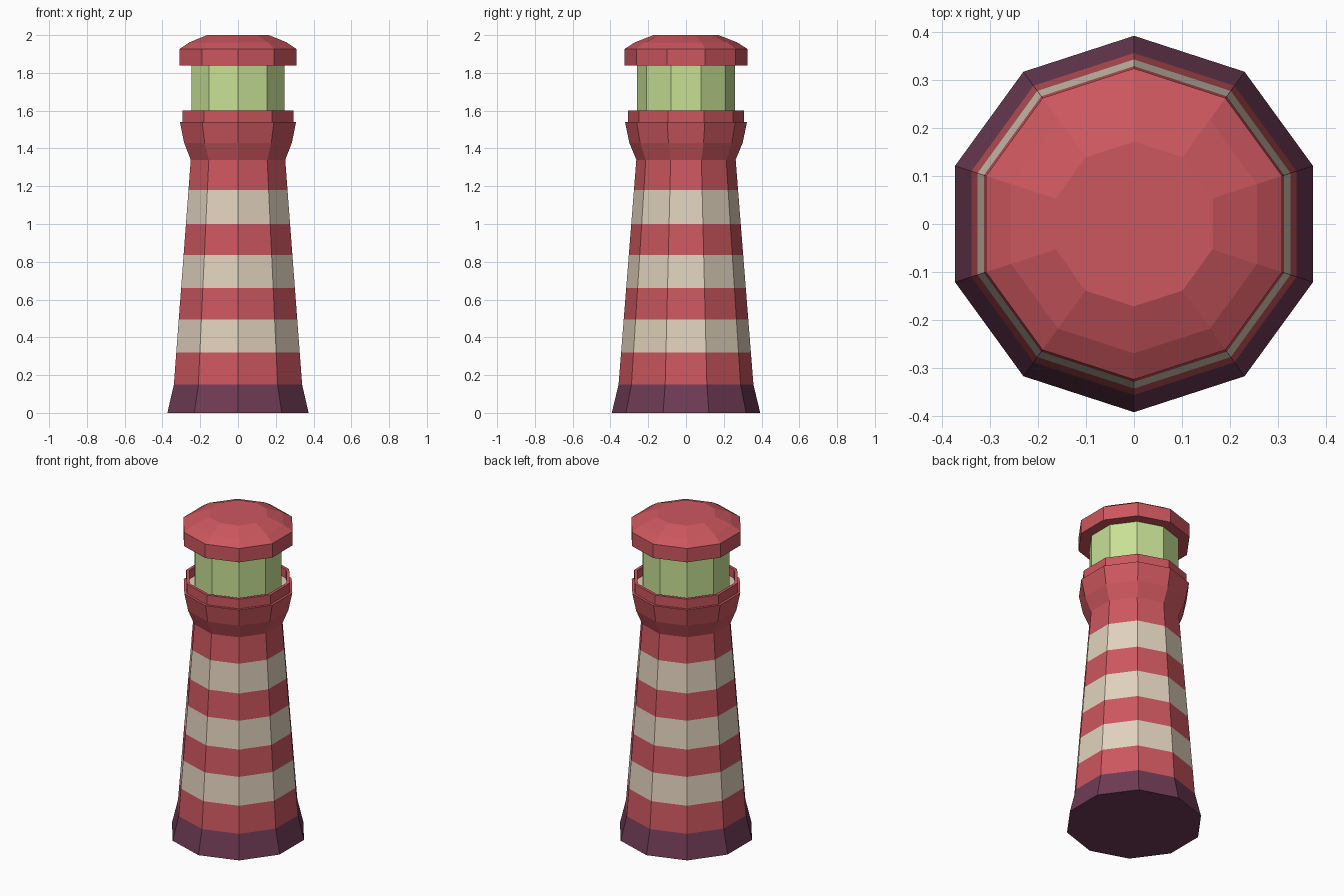
import bpy, bmesh, math

if "Cube" in bpy.data.objects:
    bpy.data.objects.remove(bpy.data.objects["Cube"])

SIDES = 10


def material(name, rgb):
    m = bpy.data.materials.new(name)
    lin = [c / 12.92 if c <= 0.04045 else ((c + 0.055) / 1.055) ** 2.4 for c in rgb]
    m.diffuse_color = (*lin, 1)
    m.use_nodes = True
    m.node_tree.nodes["Principled BSDF"].inputs["Base Color"].default_value = m.diffuse_color
    return m


red = material("coral red", (0.80, 0.34, 0.37))
cream = material("cream", (0.88, 0.82, 0.74))
purple = material("dark plum", (0.43, 0.23, 0.33))
green = material("pale green glass", (0.78, 0.88, 0.58))


def lathe(name, profile, mats, pick=lambda i: 0, closed=False):
    """Spin a (radius, z) profile around z; pick(i) gives the material of band i."""
    bm = bmesh.new()
    rings = []
    for r, z in profile:
        angles = [math.pi / 2 + 2 * math.pi * k / SIDES for k in range(SIDES)]
        rings.append([bm.verts.new((r * math.cos(a), r * math.sin(a), z)) for a in angles])
    n = len(rings)
    for i in range(n if closed else n - 1):
        lo, hi = rings[i], rings[(i + 1) % n]
        for k in range(SIDES):
            j = (k + 1) % SIDES
            bm.faces.new((lo[k], lo[j], hi[j], hi[k])).material_index = pick(i)
    if not closed:
        bm.faces.new(rings[0][::-1]).material_index = pick(0)
        bm.faces.new(rings[-1]).material_index = pick(n - 2)
    bmesh.ops.recalc_face_normals(bm, faces=bm.faces)
    me = bpy.data.meshes.new(name)
    bm.to_mesh(me)
    bm.free()
    for m in mats:
        me.materials.append(m)
    ob = bpy.data.objects.new(name, me)
    bpy.context.collection.objects.link(ob)
    return ob


# Flared foot
lathe("base", [(0.393, 0), (0.357, 0.15)], [purple])

# Tapered tower with alternating stripes
levels = [0.15, 0.32, 0.495, 0.66, 0.835, 1.0, 1.18, 1.34]
taper = lambda z: 0.357 + (0.263 - 0.357) * (z - 0.15) / 1.19
lathe("striped_tower", [(taper(z), z) for z in levels], [red, cream], lambda i: i % 2)

# Gallery: flared support, floor and railing
lathe("gallery_support", [(0.263, 1.34), (0.30, 1.43), (0.323, 1.54)], [red])
lathe("gallery_floor", [(0.291, 1.535), (0.291, 1.544)], [cream])
lathe("railing", [(0.308, 1.54), (0.308, 1.60), (0.290, 1.60), (0.290, 1.54)],
      [red], closed=True)

# Lantern room
lathe("lantern", [(0.26, 1.544), (0.26, 1.84)], [green])

# Domed roof
lathe("roof", [(0.325, 1.84), (0.325, 1.927), (0.27, 1.962), (0.172, 2.0)], [red])
